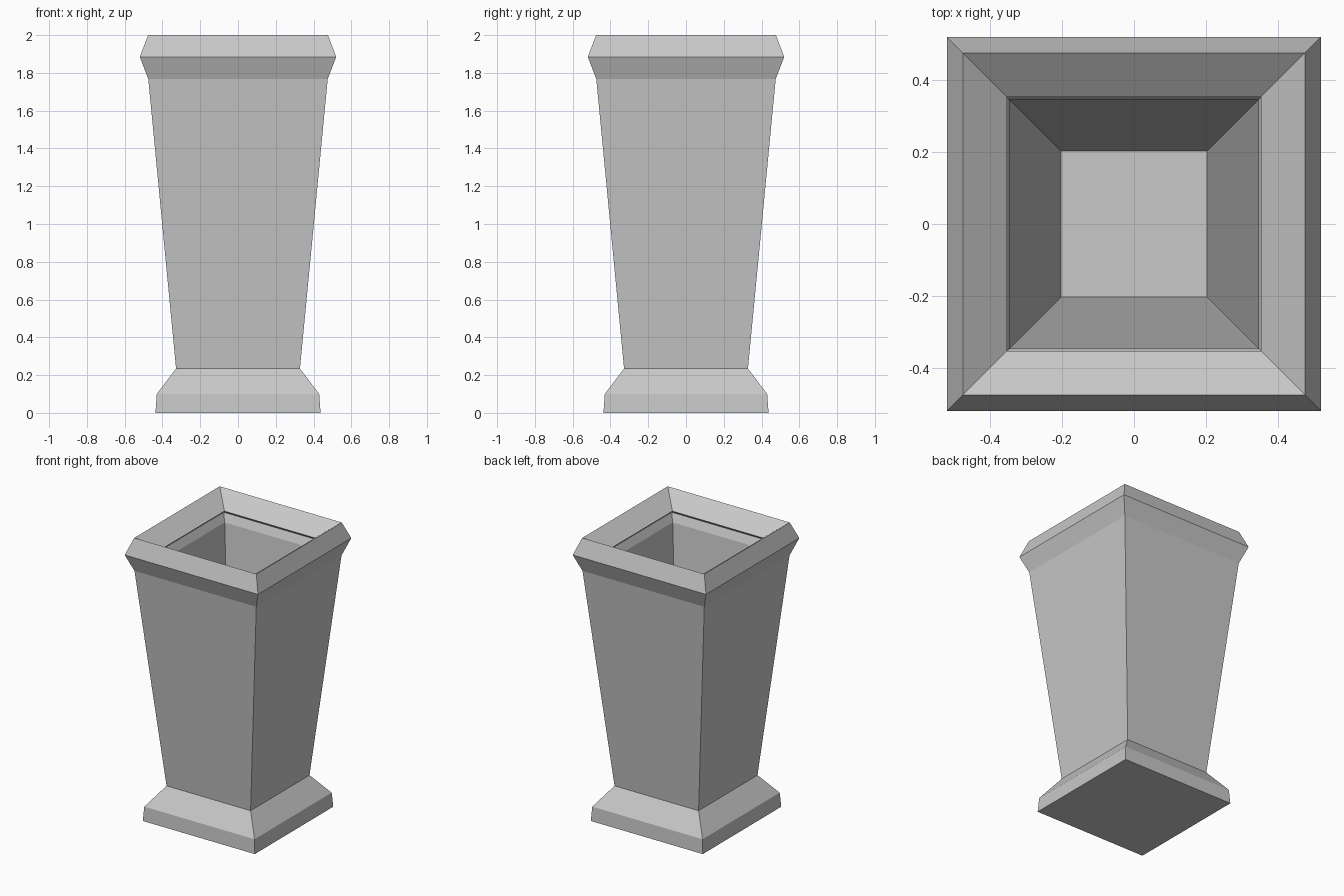
import bpy
import bmesh

# Remove the default cube
cube = bpy.data.objects.get("Cube")
if cube:
    bpy.data.objects.remove(cube, do_unlink=True)

# Single stone colour
stone = bpy.data.materials.new("pale grey stone")
stone.use_nodes = True
grey = (0.58, 0.58, 0.58, 1.0)
stone.diffuse_color = grey
stone.node_tree.nodes["Principled BSDF"].inputs["Base Color"].default_value = grey

CORNERS = ((-1, -1), (1, -1), (1, 1), (-1, 1))


def square_loft(name, profile, cap_start=False, cap_end=False):
    """Join square rings given as (half width, height) pairs."""
    bm = bmesh.new()
    rings = [[bm.verts.new((x * r, y * r, z)) for x, y in CORNERS]
             for r, z in profile]
    for low, high in zip(rings, rings[1:]):
        for i in range(4):
            j = (i + 1) % 4
            bm.faces.new((low[i], low[j], high[j], high[i]))
    if cap_start:
        bm.faces.new(rings[0][::-1])
    if cap_end:
        bm.faces.new(rings[-1])
    mesh = bpy.data.meshes.new(name)
    bm.to_mesh(mesh)
    bm.free()
    mesh.materials.append(stone)
    obj = bpy.data.objects.new(name, mesh)
    bpy.context.collection.objects.link(obj)
    return obj


# Plinth with a sloped shoulder
square_loft("foot", [(0.437, 0), (0.43, 0.10), (0.328, 0.235)], cap_start=True)

# Flared outer walls
square_loft("outer_walls", [(0.328, 0.235), (0.475, 1.768)])

# Collar: undercut, outer bevel, sloped inner lip and its small underside
square_loft("rim", [(0.475, 1.768), (0.52, 1.885), (0.476, 2.0),
                    (0.353, 1.905), (0.372, 1.885)])

# Hollow inside: chamfered top, tapering walls and floor
square_loft("inner_walls", [(0.372, 1.885), (0.346, 1.83), (0.203, 0.33)],
            cap_end=True)
